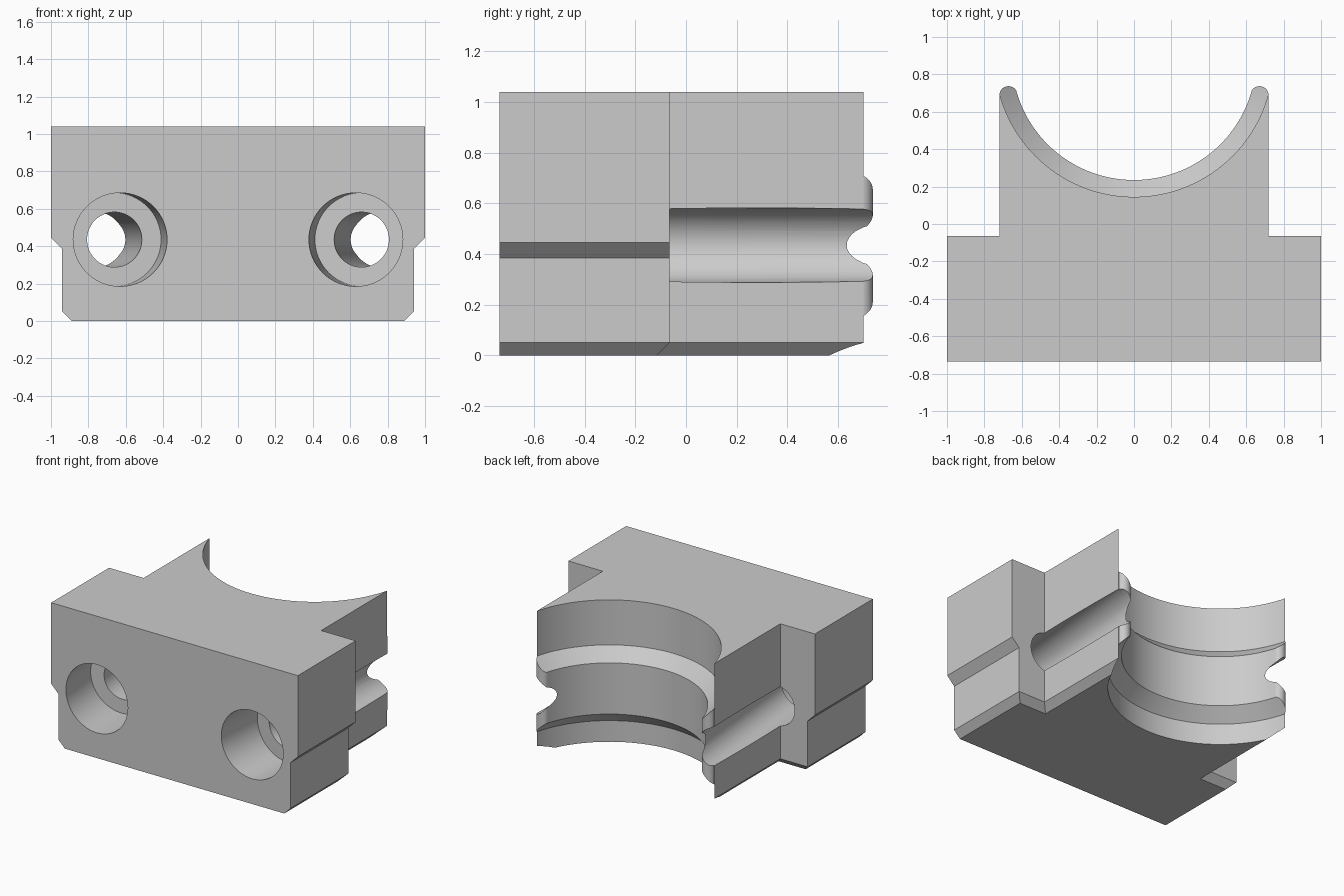
import bpy, bmesh, math
from mathutils import Vector, Matrix

cube = bpy.data.objects.get("Cube")
if cube:
    bpy.data.objects.remove(cube, do_unlink=True)

grey = bpy.data.materials.new("plain grey")
grey.use_nodes = True
colour = (0.6, 0.6, 0.6, 1)
grey.diffuse_color = colour
grey.node_tree.nodes["Principled BSDF"].inputs["Base Color"].default_value = colour

HEIGHT = 1.04
FRONT, STEP, BACK = -0.735, -0.065, 0.70
CHAMFER = 0.05
HOLE_Z = 0.435


def add_object(name, bm):
    bmesh.ops.recalc_face_normals(bm, faces=bm.faces[:])
    mesh = bpy.data.meshes.new(name)
    bm.to_mesh(mesh)
    bm.free()
    mesh.materials.append(grey)
    obj = bpy.data.objects.new(name, mesh)
    bpy.context.collection.objects.link(obj)
    return obj


def prism(half_profile, y0, y1):
    """Mirror an (x, z) half profile and extrude it along y."""
    outline = half_profile + [(-x, z) for x, z in reversed(half_profile)]
    bm = bmesh.new()
    face = bm.faces.new([bm.verts.new((x, y0, z)) for x, z in outline])
    grown = bmesh.ops.extrude_face_region(bm, geom=[face])["geom"]
    verts = [v for v in grown if isinstance(v, bmesh.types.BMVert)]
    bmesh.ops.translate(bm, vec=(0, y1 - y0, 0), verts=verts)
    return bm


def rod(name, start, end, radius):
    """Closed cylinder between two points."""
    start, end = Vector(start), Vector(end)
    axis = end - start
    bm = bmesh.new()
    turn = axis.to_track_quat('Z', 'Y').to_matrix().to_4x4()
    bmesh.ops.create_cone(bm, cap_ends=True, segments=64, radius1=radius,
                          radius2=radius, depth=axis.length,
                          matrix=Matrix.Translation((start + end) / 2) @ turn)
    return add_object(name, bm)


def revolve(name, profile, centre_y, segments=128):
    """Closed solid turned from a (radius, z) profile about a vertical axis."""
    bm = bmesh.new()
    rings = []
    for r, z in profile:
        angles = [math.tau * i / segments for i in range(segments)]
        rings.append([bm.verts.new((r * math.cos(a), centre_y + r * math.sin(a), z))
                      for a in angles])
    for low, high in zip(rings, rings[1:]):
        for i in range(segments):
            j = (i + 1) % segments
            bm.faces.new((low[i], low[j], high[j], high[i]))
    bm.faces.new(rings[0])
    bm.faces.new(rings[-1])
    return add_object(name, bm)


def combine(target, tool, operation):
    tool.hide_render = True
    mod = target.modifiers.new(operation.lower(), 'BOOLEAN')
    mod.operation, mod.solver, mod.object = operation, 'EXACT', tool
    bpy.context.view_layer.objects.active = target
    bpy.ops.object.modifier_apply(modifier=mod.name)
    bpy.data.objects.remove(tool, do_unlink=True)


# Wide front block, stepped on its sides, chamfered under its rear edge
bm = prism([(0.89, 0), (0.94, CHAMFER), (0.94, 0.385), (1, 0.445), (1, HEIGHT)],
           FRONT, STEP)
bmesh.ops.bisect_plane(bm, geom=bm.verts[:] + bm.edges[:] + bm.faces[:],
                       plane_co=(0, STEP, CHAMFER), plane_no=(0, 1, -1),
                       clear_outer=True)
bmesh.ops.holes_fill(bm, edges=[e for e in bm.edges if e.is_boundary])
body = add_object("clamp_block", bm)

# Narrower rear block
rear = add_object("rear_block", prism(
    [(0.67, 0), (0.72, CHAMFER), (0.72, HEIGHT)], -0.4, BACK))
combine(body, rear, 'UNION')

# Rounded ends of the inner rib
for side in (-1, 1):
    tip = rod("rib_tip", (side * 0.671, 0.689, 0.155), (side * 0.671, 0.689, 0.71), 0.048)
    combine(body, tip, 'UNION')

# Round saddle, leaving a rib with sloped edges
WIDE, NARROW = 0.744, 0.654
saddle = revolve("saddle_cutter", [
    (WIDE, -0.2), (WIDE, 0.155), (NARROW, 0.245),
    (NARROW, 0.62), (WIDE, 0.71), (WIDE, HEIGHT + 0.2)], 0.889)
combine(body, saddle, 'DIFFERENCE')

# Splayed screw holes with counterbores
tilt = math.radians(5)
for side in (-1, 1):
    mouth = Vector((side * 0.63, FRONT, HOLE_Z))
    axis = Vector((side * math.sin(tilt), math.cos(tilt), 0))
    for name, depth, radius in (("counterbore_cutter", 0.35, 0.25),
                                ("bore_cutter", 1.8, 0.147)):
        cutter = rod(name, mouth - axis * 0.2, mouth + axis * depth, radius)
        combine(body, cutter, 'DIFFERENCE')

# Smooth the round surfaces, keep the edges sharp
bpy.ops.object.select_all(action='DESELECT')
body.select_set(True)
bpy.context.view_layer.objects.active = body
bpy.ops.object.shade_smooth_by_angle(angle=math.radians(30))
